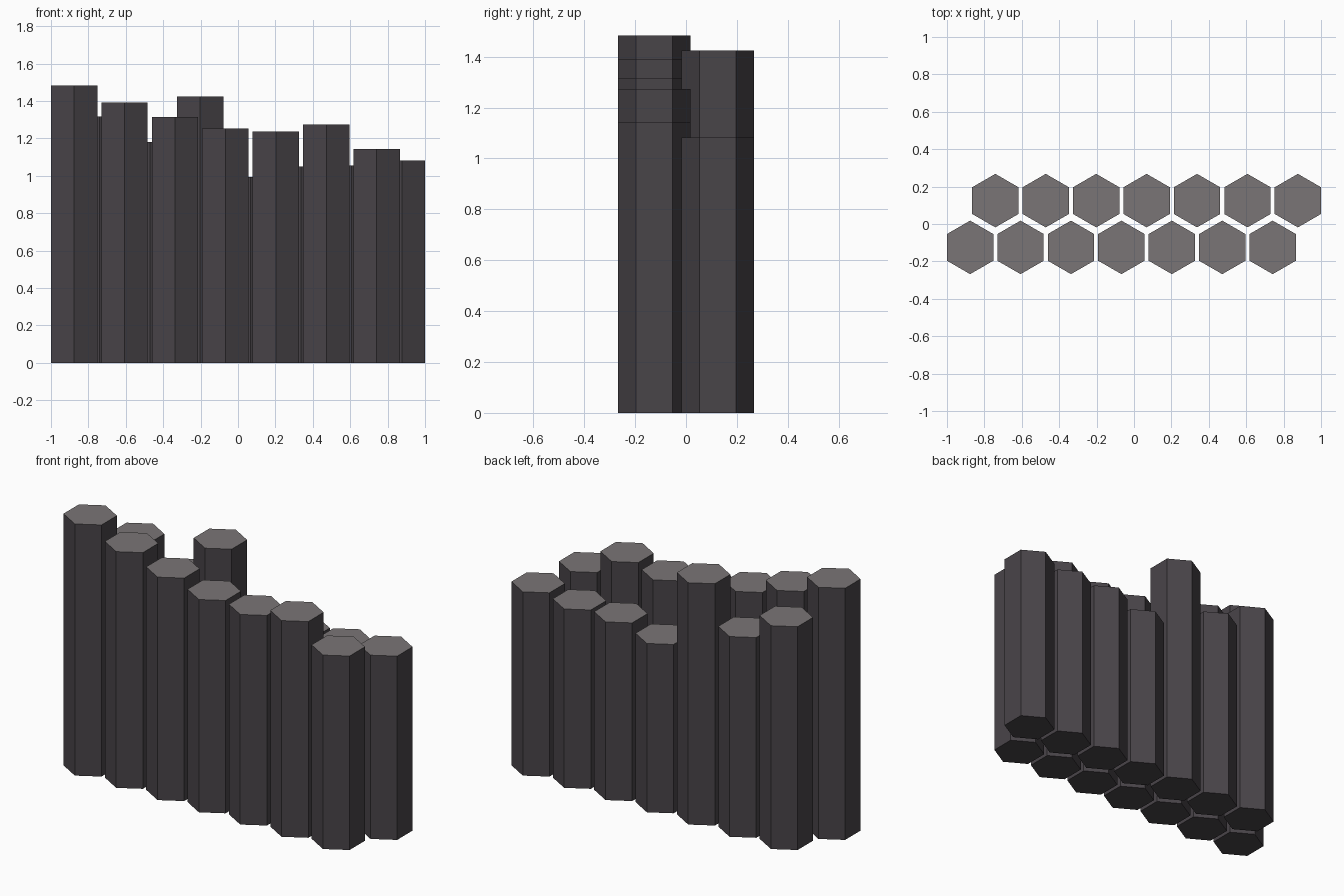
import bpy, bmesh, math

if "Cube" in bpy.data.objects:
    bpy.data.objects.remove(bpy.data.objects["Cube"])

RADIUS = 0.143            # corner radius of each hexagonal column
PITCH = 0.2696            # spacing along a row
ROW_Y = 0.125             # distance of each row from the centre
START_X = -1 + RADIUS * math.cos(math.pi / 6)

FRONT_HEIGHTS = [1.483, 1.392, 1.314, 1.254, 1.238, 1.274, 1.143]
BACK_HEIGHTS = [1.316, 1.18, 1.425, 0.995, 1.05, 1.054, 1.083]


def material(name, colour):
    mat = bpy.data.materials.new(name)
    mat.diffuse_color = (*colour, 1)
    mat.use_nodes = True
    mat.node_tree.nodes["Principled BSDF"].inputs["Base Color"].default_value = mat.diffuse_color
    return mat


stone = material("dark_basalt", (0.066, 0.058, 0.066))
cap = material("pale_basalt_top", (0.193, 0.178, 0.18))


def column(name, x, y, height):
    """Hexagonal prism with corners on the y axis and a paler top face."""
    bm = bmesh.new()
    ring = []
    for i in range(6):
        a = math.pi / 2 + i * math.pi / 3
        ring.append(bm.verts.new((RADIUS * math.cos(a), RADIUS * math.sin(a), 0)))
    base = bm.faces.new(ring)
    geom = bmesh.ops.extrude_face_region(bm, geom=[base], use_keep_orig=True)["geom"]
    top = [v for v in geom if isinstance(v, bmesh.types.BMVert)]
    bmesh.ops.translate(bm, verts=top, vec=(0, 0, height))
    bmesh.ops.recalc_face_normals(bm, faces=bm.faces)
    for f in bm.faces:
        f.material_index = 1 if f.normal.z > 0.5 else 0
    mesh = bpy.data.meshes.new(name)
    bm.to_mesh(mesh)
    bm.free()
    mesh.materials.append(stone)
    mesh.materials.append(cap)
    obj = bpy.data.objects.new(name, mesh)
    obj.location = (x, y, 0)
    bpy.context.collection.objects.link(obj)


# Two staggered rows of columns
for row, y, shift, heights in (("front", -ROW_Y, 0, FRONT_HEIGHTS),
                               ("back", ROW_Y, PITCH / 2, BACK_HEIGHTS)):
    for i, h in enumerate(heights):
        column(f"{row}_column_{i + 1}", START_X + shift + i * PITCH, y, h)
